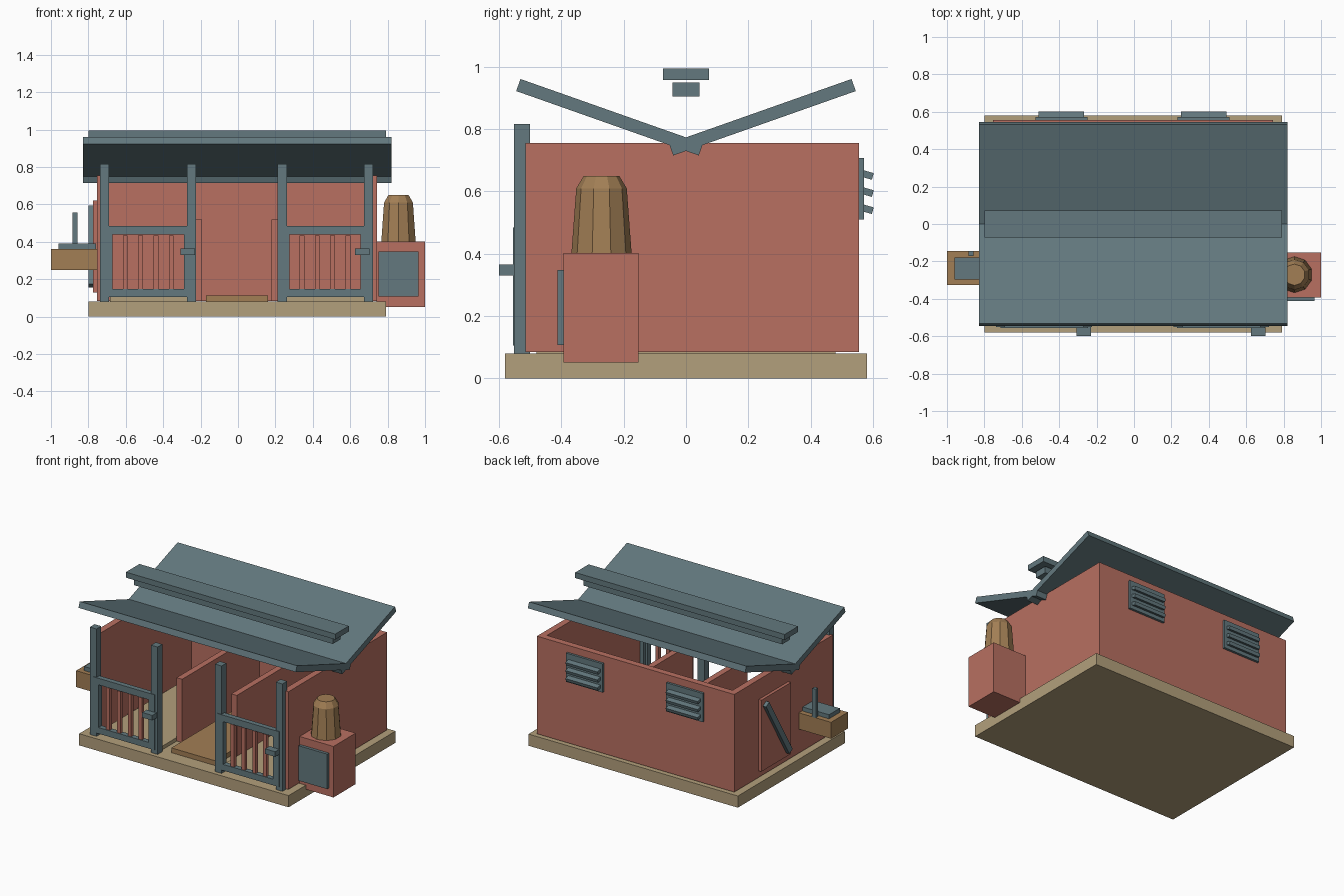
import bpy, bmesh, math

if "Cube" in bpy.data.objects:
    bpy.data.objects.remove(bpy.data.objects["Cube"])


def material(name, rgb):
    m = bpy.data.materials.new(name)
    m.diffuse_color = (*rgb, 1)
    m.use_nodes = True
    m.node_tree.nodes["Principled BSDF"].inputs["Base Color"].default_value = m.diffuse_color
    return m


WALL = material("terracotta", (0.48, 0.16, 0.12))
SLATE = material("slate", (0.125, 0.19, 0.21))
TAN = material("tan", (0.45, 0.35, 0.20))
WOOD = material("wood", (0.36, 0.21, 0.09))


def finish(name, bm, mat):
    bmesh.ops.recalc_face_normals(bm, faces=bm.faces)
    me = bpy.data.meshes.new(name)
    bm.to_mesh(me)
    bm.free()
    me.materials.append(mat)
    ob = bpy.data.objects.new(name, me)
    bpy.context.collection.objects.link(ob)
    return ob


def box(name, x, y, z, mat, tilt=0):
    """Box from (min, max) ranges, optionally tilted about its own x axis."""
    bm = bmesh.new()
    bmesh.ops.create_cube(bm, size=1)
    size = [r[1] - r[0] for r in (x, y, z)]
    bmesh.ops.scale(bm, vec=size, verts=bm.verts)
    ob = finish(name, bm, mat)
    ob.location = [(r[0] + r[1]) / 2 for r in (x, y, z)]
    ob.rotation_euler.x = tilt
    return ob


def around(c, w):
    return (c - w / 2, c + w / 2)


# Base, stall floors and aisle mat
box("base", (-0.80, 0.79), (-0.58, 0.58), (0, 0.08), TAN)
box("left_stall_floor", (-0.685, -0.24), (-0.48, 0.48), (0.08, 0.105), TAN)
box("right_stall_floor", (0.225, 0.675), (-0.48, 0.48), (0.08, 0.105), TAN)
box("aisle_mat", (-0.17, 0.16), (-0.48, 0.48), (0.08, 0.113), WOOD)

# Walls and stall partitions
T = 0.045
WZ = (0.085, 0.755)
box("left_wall", (-0.755, -0.755 + T), (-0.515, 0.555), WZ, WALL)
box("right_wall", (0.743 - T, 0.743), (-0.515, 0.555), WZ, WALL)
box("back_wall", (-0.755 + T, 0.743 - T), (0.555 - T, 0.555), WZ, WALL)
for side, x in (("left", -0.214), ("right", 0.201)):
    box(side + "_partition", around(x, 0.042), (-0.33, 0.515), (0.085, 0.52), WALL)

# Butterfly roof: two slabs crossing in the middle
ANGLE = math.atan2(0.2065, 0.5855)
for side, s in (("front", -1), ("back", 1)):
    box(side + "_roof", (-0.83, 0.82), around(s * 0.245, 0.621), around(0.838, 0.041),
        SLATE, s * ANGLE)
box("ridge_vent", (-0.76, 0.75), (-0.043, 0.043), (0.905, 0.95), SLATE)
box("ridge_cap", (-0.80, 0.79), (-0.073, 0.073), (0.957, 0.995), SLATE)

# Front posts
for i, x in enumerate((-0.714, -0.249, 0.236, 0.698)):
    box(f"front_post_{i + 1}", around(x, 0.05), (-0.551, -0.50), (0.08, 0.817), SLATE)

# Stall gates: frame, bars and latch
for side, c, latch in (("left", -0.48, -0.269), ("right", 0.465, 0.664)):
    for part, z in (("bottom", (0.105, 0.147)), ("top", (0.44, 0.485))):
        box(f"{side}_gate_{part}_rail", around(c, 0.47), (-0.555, -0.52), z, SLATE)
    for k in (-1, 1):
        box(f"{side}_gate_stile", around(c + k * 0.2125, 0.045), (-0.555, -0.52),
            (0.147, 0.44), SLATE)
    for k in range(4):
        box(f"{side}_gate_bar", around(c + (k - 1.5) * 0.082, 0.026), around(-0.5375, 0.024),
            (0.147, 0.435), WALL)
    box(side + "_gate_latch", around(latch, 0.076), (-0.60, -0.55), (0.33, 0.365), SLATE)

# Back vents with tilted louvres
for side, x in (("left", -0.388), ("right", 0.372)):
    box(side + "_vent_frame", around(x, 0.278), (0.55, 0.571), (0.51, 0.707), SLATE)
    for z in (0.653, 0.598, 0.543):
        box(side + "_vent_louvre", around(x, 0.243), around(0.582, 0.036),
            around(z, 0.022), SLATE, -0.28)

# Side door with diagonal brace
box("side_door", (-0.776, -0.75), (-0.03, 0.29), (0.13, 0.62), WALL)
box("side_door_brace", (-0.80, -0.776), around(0.13, 0.04), around(0.375, 0.49), SLATE,
    -math.atan2(0.26, 0.43))

# Left trough with lid and upright
box("trough", (-1.0, -0.745), (-0.327, -0.145), (0.25, 0.362), WOOD)
box("trough_lid", (-0.96, -0.76), (-0.297, -0.18), (0.36, 0.39), SLATE)
box("trough_upright", (-0.884, -0.857), (-0.17, -0.145), (0.36, 0.558), SLATE)

# Right cabinet with front panel
box("cabinet", (0.74, 1.0), (-0.393, -0.152), (0.052, 0.402), WALL)
box("cabinet_panel", (0.75, 0.966), (-0.413, -0.39), (0.108, 0.348), SLATE)

# Ten-sided sack standing on the cabinet
bm = bmesh.new()
rings = []
for r, z in ((0.0965, 0.402), (0.081, 0.61), (0.057, 0.65)):
    rings.append([bm.verts.new((0.858 + r * math.sin(a), -0.271 + r * math.cos(a), z))
                  for a in (math.tau * i / 10 for i in range(10))])
for lo, hi in zip(rings, rings[1:]):
    for i in range(10):
        j = (i + 1) % 10
        bm.faces.new((lo[i], lo[j], hi[j], hi[i]))
bm.faces.new(rings[0])
bm.faces.new(rings[-1])
finish("feed_sack", bm, WOOD)
